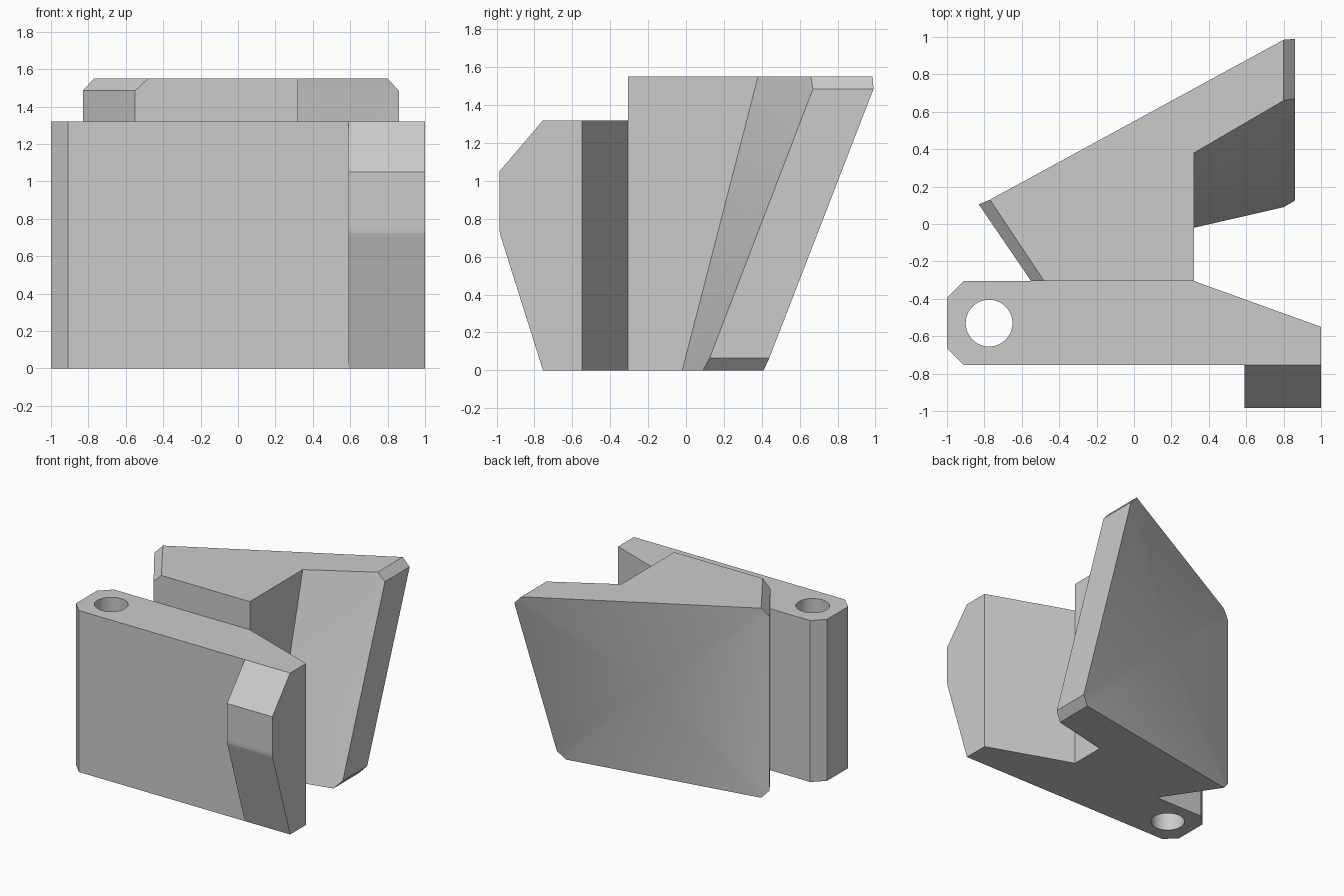
import bpy, bmesh, math

cube = bpy.data.objects.get("Cube")
if cube:
    bpy.data.objects.remove(cube, do_unlink=True)

grey = bpy.data.materials.new("light_grey")
grey.use_nodes = True
COLOUR = (0.6, 0.6, 0.6, 1)
grey.diffuse_color = COLOUR
grey.node_tree.nodes["Principled BSDF"].inputs["Base Color"].default_value = COLOUR


def finish(name, bm):
    bmesh.ops.recalc_face_normals(bm, faces=bm.faces[:])
    mesh = bpy.data.meshes.new(name)
    bm.to_mesh(mesh)
    bm.free()
    mesh.materials.append(grey)
    obj = bpy.data.objects.new(name, mesh)
    bpy.context.collection.objects.link(obj)
    return obj


def prism(name, points, offset):
    """Extrude a closed 3D outline along an offset."""
    bm = bmesh.new()
    face = bm.faces.new([bm.verts.new(p) for p in points])
    new = bmesh.ops.extrude_face_region(bm, geom=[face], use_keep_orig=True)["geom"]
    bmesh.ops.translate(bm, vec=offset, verts=[v for v in new if isinstance(v, bmesh.types.BMVert)])
    return finish(name, bm)


def smooth(obj, angle):
    bpy.ops.object.select_all(action='DESELECT')
    obj.select_set(True)
    bpy.context.view_layer.objects.active = obj
    bpy.ops.object.shade_smooth_by_angle(angle=math.radians(angle))


# Front plate with a chamfered end and a tapered end
outline = [(-0.91, -0.755), (1, -0.755), (1, -0.55), (0.32, -0.305),
           (-0.91, -0.305), (-1, -0.395), (-1, -0.665)]
plate = prism("front_plate", [(x, y, 0) for x, y in outline], (0, 0, 1.32))

# Vertical pin hole through the plate
ring = [math.tau * i / 48 for i in range(48)]
cutter = prism("pin_hole_cutter", [(-0.775 + 0.125 * math.cos(a), -0.53 + 0.125 * math.sin(a), -0.2)
                                   for a in ring], (0, 0, 2))
cutter.hide_render = True
cut = plate.modifiers.new("pin_hole", 'BOOLEAN')
cut.object = cutter
cut.solver = 'EXACT'
bpy.context.view_layer.objects.active = plate
bpy.ops.object.modifier_apply(modifier=cut.name)
bpy.data.objects.remove(cutter, do_unlink=True)
smooth(plate, 15)

# Raised tab on the front, with a softened bend
side = [(-0.755, 0), (-0.976, 0.70), (-0.983, 0.725), (-0.985, 0.75), (-0.985, 1.05), (-0.755, 1.32)]
prism("front_tab", [(0.59, y, z) for y, z in side], (0.41, 0, 0))

# Rear block: the angled wing twists from the bottom outline to the top outline
corners = ["back_left", "back_right", "front_right", "inner", "stem_right", "stem_left"]
bottom = [(-0.77, 0.13), (0.80, 0.41), (0.80, 0.09), (0.32, -0.02), (0.32, -0.305), (-0.48, -0.305)]
top = [(-0.77, 0.13), (0.80, 0.985), (0.80, 0.66), (0.32, 0.38), (0.32, -0.305), (-0.48, -0.305)]
# Chamfered end corners, set just inside the top and bottom
low_ends = {"back_left": (-0.83, 0.105), "back_right": (0.86, 0.44),
            "front_right": (0.86, 0.125), "stem_left": (-0.55, -0.305)}
high_ends = dict(low_ends, back_right=(0.86, 0.99), front_right=(0.86, 0.67))

bm = bmesh.new()


def level(pairs, z):
    return {k: bm.verts.new((x, y, z)) for k, (x, y) in pairs}


b, t = level(zip(corners, bottom), 0), level(zip(corners, top), 1.55)
lo, hi = level(low_ends.items(), 0.065), level(high_ends.items(), 1.485)
bm.faces.new(b.values())
bm.faces.new(t.values())
for p, q in (("back_right", "front_right"), ("stem_left", "back_left")):
    for ring in ((b[p], b[q], lo[q], lo[p]), (lo[p], lo[q], hi[q], hi[p]), (hi[p], hi[q], t[q], t[p])):
        bm.faces.new(ring)
bm.faces.new([b["inner"], b["stem_right"], t["stem_right"], t["inner"]])
p, q = "stem_right", "stem_left"
bm.faces.new([b[p], b[q], lo[q], hi[q], t[q], t[p]])
p, q = "back_left", "back_right"
back = bm.faces.new([b[p], b[q], lo[q], hi[q], t[q], t[p], hi[p], lo[p]])
p, q = "front_right", "inner"
wing_front = bm.faces.new([b[p], b[q], t[q], t[p], hi[p], lo[p]])
bmesh.ops.poke(bm, faces=[back, wing_front])
smooth(finish("rear_wing_block", bm), 30)
